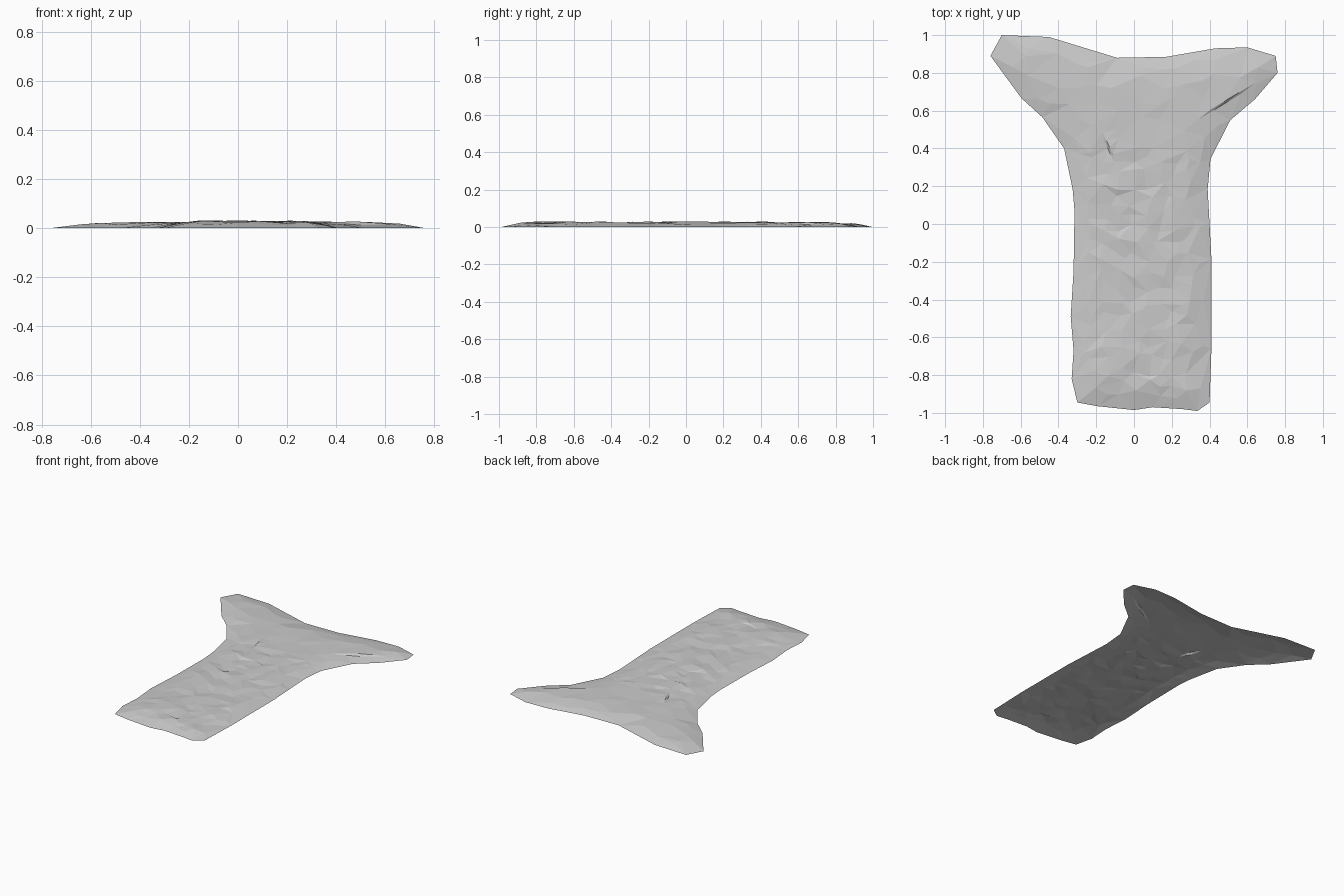
import bpy
import bmesh
import random
from mathutils import Vector
from mathutils.geometry import delaunay_2d_cdt, intersect_point_line

cube = bpy.data.objects.get("Cube")
if cube:
    bpy.data.objects.remove(cube, do_unlink=True)

random.seed(7)

# Outline of the sheet, clockwise from the left tip of the wide end
OUTLINE = [Vector(p) for p in (
    (-.76, .89), (-.7, 1), (-.45, .99), (-.09, .88), (.17, .885), (.43, .93),
    (.6, .935), (.75, .89), (.76, .8), (.64, .66), (.51, .55), (.405, .345),
    (.39, .185), (.4, 0), (.41, -.185), (.41, -.66), (.4, -.945), (.335, -.99),
    (.255, -.98), (.1, -.97), (0, -.985), (-.19, -.965), (-.3, -.945),
    (-.33, -.82), (-.32, -.67), (-.335, -.49), (-.32, -.25), (-.315, .07),
    (-.325, .185), (-.37, .4), (-.485, .565), (-.595, .665))]

# Creases: start, end, and the height step across them
CREASES = [(Vector((-.17, .48)), Vector((-.1, .33)), .012),
           (Vector((.34, .56)), Vector((.64, .74)), .012)]


def segment_distance(p, a, b):
    q, t = intersect_point_line(p, a, b)
    t = min(max(t, 0), 1)
    return (p - a.lerp(b, t)).length


def edge_distance(p):
    pairs = zip(OUTLINE, OUTLINE[1:] + OUTLINE[:1])
    return min(segment_distance(p, a, b) for a, b in pairs)


def inside(p):
    result = False
    for a, b in zip(OUTLINE, OUTLINE[1:] + OUTLINE[:1]):
        if (a.y > p.y) != (b.y > p.y):
            if p.x < a.x + (b.x - a.x) * (p.y - a.y) / (b.y - a.y):
                result = not result
    return result


def dome(p):
    """Rounded rise from the ground edge to the raised middle."""
    t = min(edge_distance(p) / .17, 1)
    return .025 * (1 - (1 - t) ** 2)


points = list(OUTLINE)
heights = [0] * len(OUTLINE)

# Fold lines, each a low row beside a high row
for start, end, step in CREASES:
    side = (end - start).normalized().orthogonal() * .006
    for i in range(5):
        t = i / 4
        centre = start.lerp(end, t)
        lift = step * (1 - abs(2 * t - 1)) * .5
        for sign in (-1, 1):
            p = centre + side * sign
            points.append(p)
            heights.append(max(dome(p) + sign * lift, .003))

# Wrinkled middle, finer along the long strip than across the wide end
y = -.93
while y < .97:
    spacing = .075 if y < .35 else .11
    x = -.75
    while x < .76:
        p = Vector((x + random.uniform(-.4, .4) * spacing,
                    y + random.uniform(-.4, .4) * spacing))
        clear = all(segment_distance(p, a, b) > .035 for a, b, s in CREASES)
        if inside(p) and edge_distance(p) > .04 and clear:
            wrinkle = .006 if y < .35 else .002
            if edge_distance(p) < .1:
                wrinkle *= .35
            points.append(p)
            heights.append(dome(p) + random.uniform(-wrinkle, wrinkle))
        x += spacing
    y += spacing

# Triangulate within the outline
ring = list(range(len(OUTLINE)))
verts, _, faces, origins, _, _ = delaunay_2d_cdt(points, [], [ring[::-1]], 1, 1e-5)

bm = bmesh.new()
made = [bm.verts.new((v.x, v.y, heights[o[0]])) for v, o in zip(verts, origins)]
for face in faces:
    bm.faces.new([made[i] for i in face])
for face in bm.faces:
    face.normal_update()
    if face.normal.z < 0:
        face.normal_flip()
mesh = bpy.data.meshes.new("cloth_sheet")
bm.to_mesh(mesh)
bm.free()
sheet = bpy.data.objects.new("cloth_sheet", mesh)
bpy.context.collection.objects.link(sheet)

# Plain grey cloth
grey = bpy.data.materials.new("grey_cloth")
grey.use_nodes = True
colour = (.6, .6, .6, 1)
grey.diffuse_color = colour
grey.node_tree.nodes["Principled BSDF"].inputs["Base Color"].default_value = colour
mesh.materials.append(grey)
